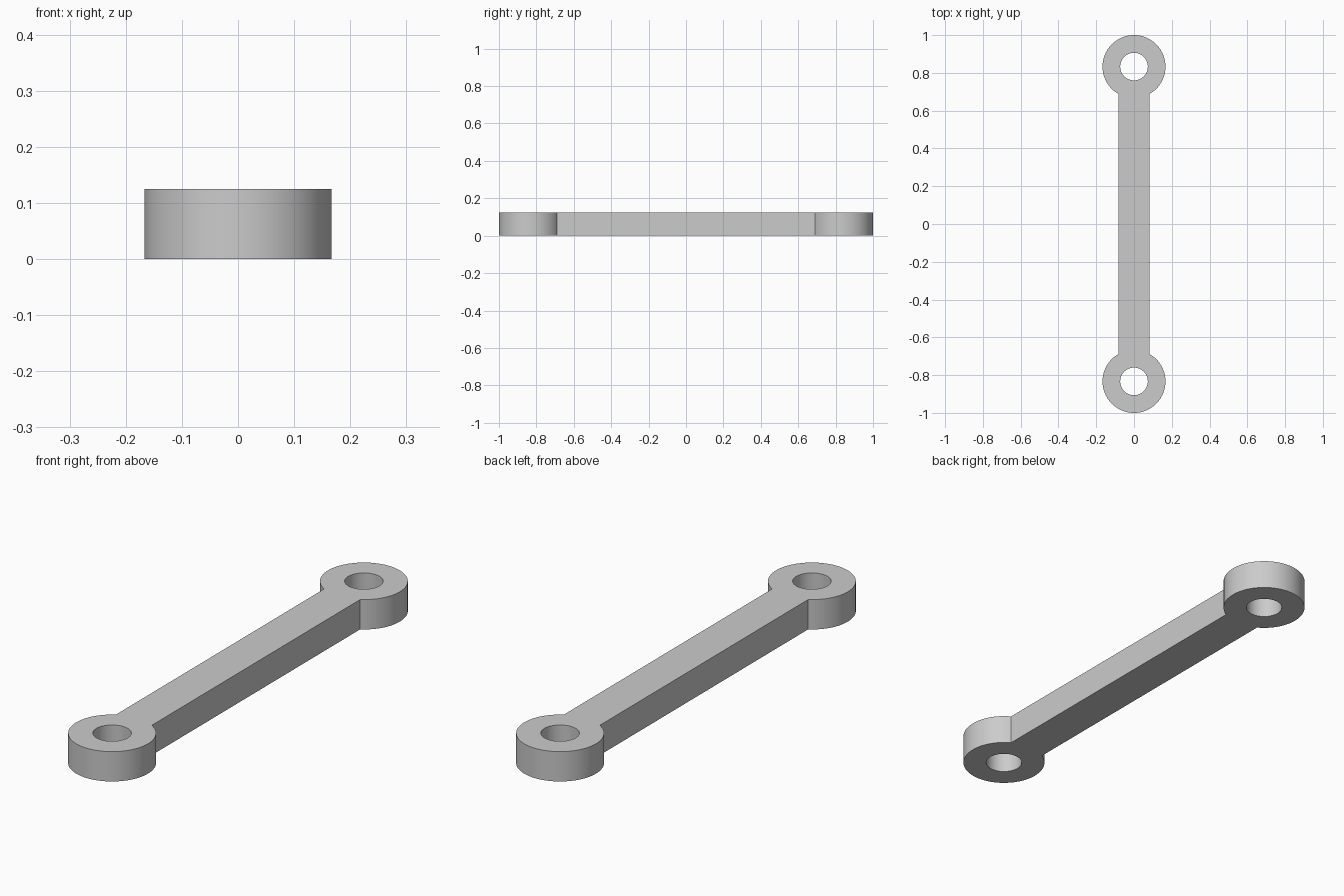
import bpy, bmesh, math

cube = bpy.data.objects.get("Cube")
if cube:
    bpy.data.objects.remove(cube, do_unlink=True)

HEIGHT = 0.125
OUTER = 1 / 6           # eye radius
HOLE = 0.073            # pin hole radius
CENTRE = 1 - OUTER      # eye centre distance along y
SEGMENTS = 96
NECK = SEGMENTS // 12   # segments each side of the arc that meets the bar

metal = bpy.data.materials.new("light_grey_metal")
metal.use_nodes = True
colour = (0.6, 0.6, 0.6, 1)
metal.diffuse_color = colour
metal.node_tree.nodes["Principled BSDF"].inputs["Base Color"].default_value = colour

bm = bmesh.new()


def circle(radius, y, side):
    """Ring of vertices whose first vertex points towards the bar."""
    points = []
    for i in range(SEGMENTS):
        a = 2 * math.pi * i / SEGMENTS
        points.append(bm.verts.new((side * radius * math.sin(a),
                                    y - side * radius * math.cos(a), 0)))
    return points


# Flat eyes with pin holes at both ends
necks = []
for side in (1, -1):
    outer = circle(OUTER, side * CENTRE, side)
    inner = circle(HOLE, side * CENTRE, side)
    for i in range(SEGMENTS):
        j = (i + 1) % SEGMENTS
        bm.faces.new((outer[i], outer[j], inner[j], inner[i]))
    necks.append([outer[i] for i in range(-NECK, NECK + 1)])

# Flat bar sharing the neck arcs of both eyes
bm.faces.new(necks[0] + necks[1])

# Raise the flat shape into a solid
bmesh.ops.recalc_face_normals(bm, faces=bm.faces)
raised = bmesh.ops.extrude_face_region(bm, geom=bm.faces[:], use_keep_orig=True)
top = [v for v in raised["geom"] if isinstance(v, bmesh.types.BMVert)]
bmesh.ops.translate(bm, verts=top, vec=(0, 0, HEIGHT))
bmesh.ops.recalc_face_normals(bm, faces=bm.faces)

mesh = bpy.data.meshes.new("connecting_link")
bm.to_mesh(mesh)
bm.free()
mesh.materials.append(metal)
link = bpy.data.objects.new("connecting_link", mesh)
bpy.context.collection.objects.link(link)

# Smooth round walls, sharp rims and neck corners
bpy.ops.object.select_all(action="DESELECT")
link.select_set(True)
bpy.context.view_layer.objects.active = link
bpy.ops.object.shade_smooth_by_angle(angle=math.radians(30))
